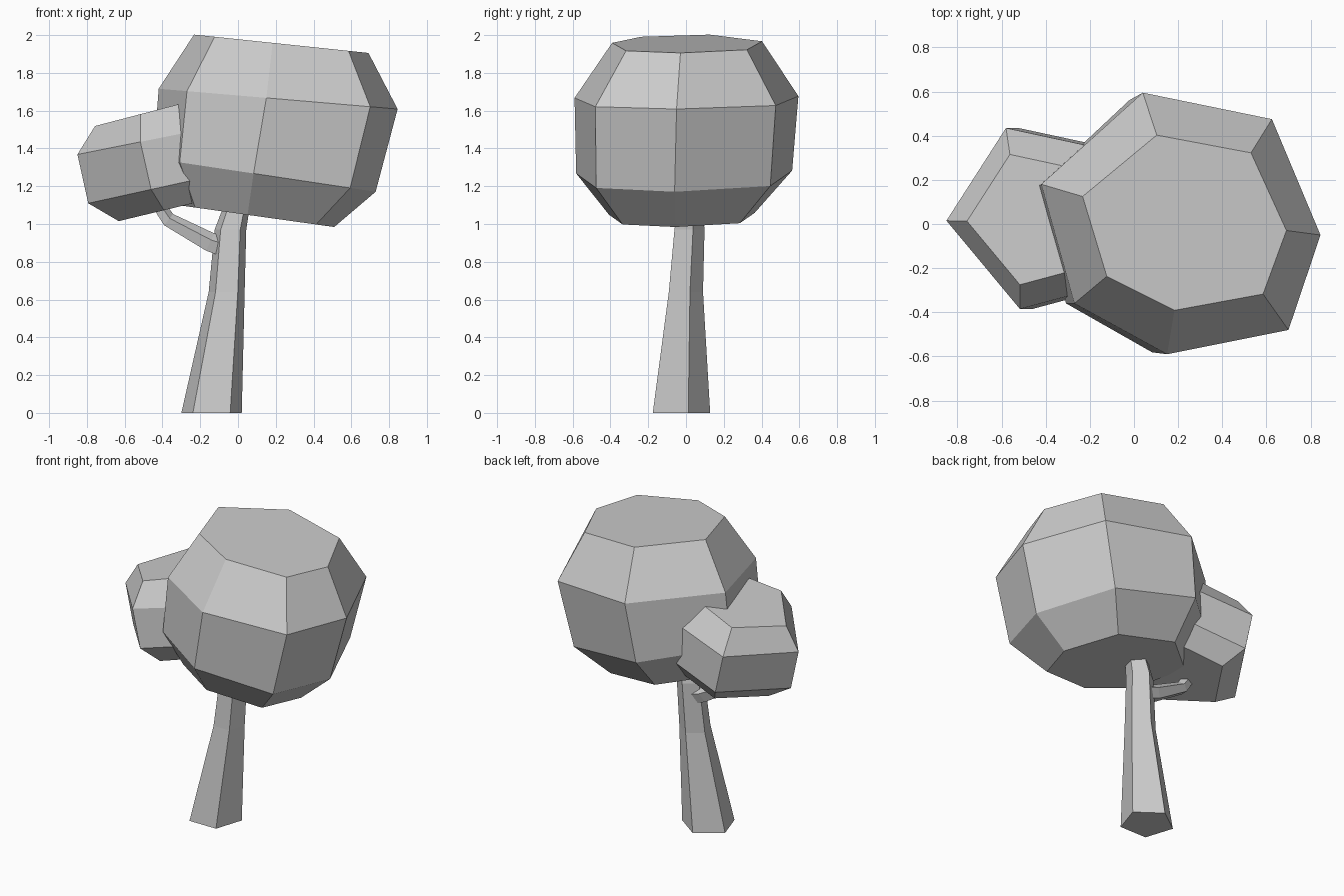
import bpy, bmesh, math
from mathutils import Vector

if "Cube" in bpy.data.objects:
    bpy.data.objects.remove(bpy.data.objects["Cube"])


def loft(name, rings):
    """Skin a stack of equal-sized vertex rings with quads and n-gon caps."""
    bm = bmesh.new()
    loops = [[bm.verts.new(p) for p in ring] for ring in rings]
    n = len(loops[0])
    for a, b in zip(loops, loops[1:]):
        for i in range(n):
            j = (i + 1) % n
            bm.faces.new((a[i], a[j], b[j], b[i]))
    bm.faces.new(loops[0][::-1])
    bm.faces.new(loops[-1])
    bmesh.ops.recalc_face_normals(bm, faces=bm.faces)
    mesh = bpy.data.meshes.new(name)
    bm.to_mesh(mesh)
    bm.free()
    obj = bpy.data.objects.new(name, mesh)
    bpy.context.collection.objects.link(obj)
    return obj


def foliage(name, outline, levels):
    """Levels: centre x, y, z, scale x, y, slope of the ring along x."""
    rings = []
    for cx, cy, cz, sx, sy, slope in levels:
        rings.append([(cx + x * sx, cy + y * sy, cz + x * sx * slope)
                      for x, y in outline])
    return loft(name, rings)


def pentagon(radius):
    return [Vector((radius * math.cos(a), radius * math.sin(a), 0))
            for a in (math.radians(90 + 72 * i) for i in range(5))]


# Large seven-sided crown
big = [(-.20, .628), (.385, .508), (.605, -.017), (.46, -.447),
       (-.09, -.557), (-.51, -.327), (-.66, .213)]
foliage("large_crown", big, [
    (.11, -.045, 1.04, .66, .65, -.14),
    (.166, -.044, 1.255, .93, .965, -.15),
    (.24, -.033, 1.66, 1, 1, -.085),
    (.249, -.018, 1.952, .73, .67, -.105)])

# Small five-sided crown
small = [(-.433, -.01), (-.10, -.41), (.347, -.29), (.347, .30), (-.163, .41)]
foliage("small_crown", small, [
    (-.32, .025, 1.09, .72, .72, .24),
    (-.36, .025, 1.205, 1, 1, .22),
    (-.417, .025, 1.455, 1, 1, .2),
    (-.445, .02, 1.60, .72, .72, .26)])

# Flared leaning trunk
trunk = [(-.14, -.04, 0, .168), (-.06, -.01, .64, .1),
         (-.04, .01, .97, .088), (.0, .015, 1.12, .07)]
loft("trunk", [[Vector((x, y, z)) + p for p in pentagon(r)]
               for x, y, z, r in trunk])

# Bent side branch
path = [Vector(p) for p in ((-.06, .01, .87), (-.15, .01, .90),
                            (-.37, .01, 1.02), (-.45, .01, 1.14))]
rings = []
for i, (p, r) in enumerate(zip(path, (.06, .056, .042, .036))):
    d = path[min(i + 1, 3)] - path[max(i - 1, 0)]
    q = d.to_track_quat('Z', 'Y')
    rings.append([p + q @ v for v in pentagon(r)])
loft("branch", rings)
